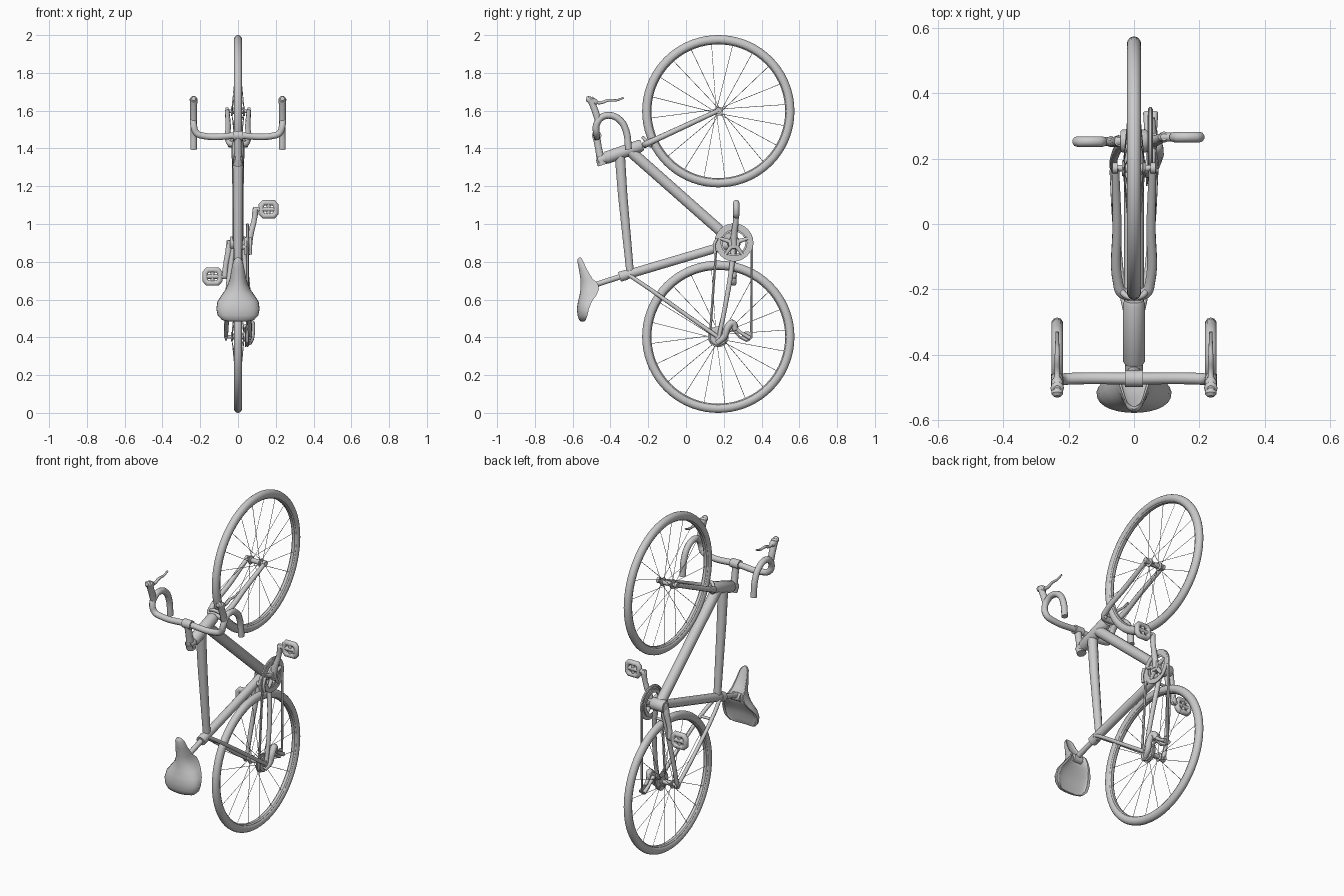
import bpy, bmesh, math
from math import sin, cos, pi

if "Cube" in bpy.data.objects:
    bpy.data.objects.remove(bpy.data.objects["Cube"])


def finish(ob):
    bpy.ops.object.select_all(action='DESELECT')
    bpy.context.view_layer.objects.active = ob
    ob.select_set(True)
    bpy.ops.object.shade_smooth_by_angle(angle=math.radians(40))
    return ob


def tube(name, pts, r, radii=None, smooth=False, closed=False, res=3):
    """Round tube through points, with optional radius factor per point."""
    cu = bpy.data.curves.new(name, 'CURVE')
    cu.dimensions = '3D'
    cu.bevel_depth, cu.bevel_resolution = r, res
    cu.use_fill_caps, cu.resolution_u = True, 8
    radii = radii or [1] * len(pts)
    sp = cu.splines.new('BEZIER' if smooth else 'POLY')
    points = sp.bezier_points if smooth else sp.points
    points.add(len(pts) - 1)
    for p, co, f in zip(points, pts, radii):
        p.co = co if smooth else (*co, 1)
        p.radius = f
        if smooth:
            p.handle_left_type = p.handle_right_type = 'AUTO'
    sp.use_cyclic_u = closed
    ob = bpy.data.objects.new(name, cu)
    bpy.context.collection.objects.link(ob)
    bpy.ops.object.select_all(action='DESELECT')
    bpy.context.view_layer.objects.active = ob
    ob.select_set(True)
    bpy.ops.object.convert(target='MESH')
    return finish(bpy.context.view_layer.objects.active)


def loft(name, rings, wrap=False, cap=False):
    """Skin closed rings of points."""
    bm = bmesh.new()
    vs = [[bm.verts.new(p) for p in ring] for ring in rings]
    n = len(vs[0])
    for i in range(len(vs) if wrap else len(vs) - 1):
        a, b = vs[i], vs[(i + 1) % len(vs)]
        for j in range(n):
            k = (j + 1) % n
            bm.faces.new((a[j], a[k], b[k], b[j]))
    if cap:
        bm.faces.new(vs[0])
        bm.faces.new(vs[-1])
    bmesh.ops.recalc_face_normals(bm, faces=bm.faces)
    me = bpy.data.meshes.new(name)
    bm.to_mesh(me)
    bm.free()
    ob = bpy.data.objects.new(name, me)
    bpy.context.collection.objects.link(ob)
    return finish(ob)


def lathe(name, prof, y, z, n=32, wrap=False):
    """Turn an (x, radius) profile about an axis parallel to x."""
    rings = [[(x, y + r * cos(2 * pi * i / n), z + r * sin(2 * pi * i / n))
              for i in range(n)] for x, r in prof]
    return loft(name, rings, wrap, not wrap)


def flip(pts, s):
    return [(s * x, y, z) for x, y, z in pts]


SIDES = (('right', 1), ('left', -1))
WY = 0.171                     # wheel centres
WHEELS = (('front', 1.597), ('rear', 0.403))
BB = (0, 0.254, 0.9)           # bottom bracket

# Wheels: tyre, rim, hub and spokes
for name, wz in WHEELS:
    lathe(name + '_tyre', [(0.022 * cos(2 * pi * k / 16), 0.379 + 0.024 * sin(2 * pi * k / 16))
                           for k in range(16)], WY, wz, 72, True)
    lathe(name + '_rim', [(-.016, .372), (-.015, .360), (-.008, .354), (.008, .354),
                          (.015, .360), (.016, .372)], WY, wz, 72, True)
    e = 0.062 if name == 'front' else 0.072
    lathe(name + '_hub', [(-e, .01), (-.036, .01), (-.036, .024), (-.03, .024), (-.026, .014),
                          (.026, .014), (.03, .024), (.036, .024), (.036, .01), (e, .01)], WY, wz, 20)
    for i in range(20):
        a = 2 * pi * i / 20 + 0.1
        b = a + (0.5 if i % 4 < 2 else -0.5)
        sx = 0.032 if i % 2 else -0.032
        tube(f'{name}_spoke_{i}', [(sx, WY + .022 * cos(b), wz + .022 * sin(b)),
                                   (0, WY + .357 * cos(a), wz + .357 * sin(a))], .0014, res=0)

# Frame tubes
tube('top_tube', [(0, -.35, 1.36), (0, -.335, 1.15), (0, -.295, .735)], .026, [1.1, 1, .8])
tube('down_tube', [(0, -.3, 1.39), BB], .031, [1, .95])
tube('seat_tube', [BB, (0, -.345, .722)], .025)
tube('seat_collar', [(0, -.315, .731), (0, -.352, .72)], .028)
tube('seat_post', [(0, -.33, .727), (0, -.50, .672)], .015)
tube('head_tube', [(0, -.428, 1.348), (0, -.42, 1.351), (0, -.245, 1.413), (0, -.232, 1.418)],
     .034, [.85, 1, 1, .85], res=5)
lathe('bottom_bracket', [(-.042, .03), (-.036, .035), (.036, .035), (.042, .03)], BB[1], BB[2])
for side, s in SIDES:
    tube('chain_stay_' + side, flip([(.022, .25, .885), (.036, .245, .80), (.06, .205, .55),
                                     (.064, .175, .405)], s), .014, [1.1, 1, .9, .8], True)
    tube('seat_stay_' + side, flip([(.012, -.31, .735), (.032, -.22, .675), (.055, .0, .52),
                                    (.064, .165, .405)], s), .011, smooth=True)
    lathe('rear_dropout_' + side, [(s * .058, .02), (s * .07, .02)], WY, .403, 16)
    # Fork blades
    tube('fork_blade_' + side, flip([(0, -.218, 1.42), (.036, -.21, 1.424), (.049, -.18, 1.438),
                                     (.052, .0, 1.521), (.057, WY, 1.6)], s),
         .016, [1.1, 1.1, 1, .9, .75], True)
    lathe('fork_tip_' + side, [(s * .05, .017), (s * .066, .017)], WY, 1.6, 16)
tube('seat_stay_bridge', [(-.036, -.19, .654), (.036, -.19, .654)], .008)
tube('chain_stay_bridge', [(-.036, .243, .81), (.036, .243, .81)], .008)
tube('front_brake', [(-.046, -.185, 1.41), (-.02, -.222, 1.452), (.02, -.222, 1.452),
                     (.046, -.185, 1.41)], .009, smooth=True)

# Stem and handlebar
tube('steerer_spacer', [(0, -.42, 1.351), (0, -.465, 1.336)], .027)
tube('stem', [(0, -.45, 1.335), (0, -.463, 1.40), (0, -.475, 1.47)], .021, [1.1, .9, 1])
tube('stem_end_cap', [(0, -.442, 1.312), (0, -.452, 1.345)], .027)
tube('stem_clamp', [(-.027, -.473, 1.468), (.027, -.473, 1.468)], .026)
for side, s in SIDES:
    tube('handlebar_' + side, flip([
        (0, -.473, 1.468), (.185, -.473, 1.467), (.22, -.475, 1.482), (.235, -.474, 1.525),
        (.235, -.45, 1.562), (.235, -.405, 1.575), (.235, -.35, 1.55), (.235, -.318, 1.495),
        (.235, -.304, 1.395)], s), .018, smooth=True)
    tube('brake_hood_' + side, flip([(.235, -.465, 1.545), (.235, -.478, 1.59), (.235, -.493, 1.63),
                                     (.235, -.503, 1.662), (.235, -.505, 1.672)], s),
         .022, [.8, .85, .85, .95, .5], True)
    tube('brake_hood_knob_' + side, flip([(.235, -.528, 1.664), (.235, -.52, 1.662),
                                          (.235, -.48, 1.645), (.235, -.47, 1.643)], s),
         .018, [.6, 1, 1, .6])
    tube('brake_lever_' + side, flip([(.235, -.49, 1.65), (.235, -.455, 1.642), (.235, -.41, 1.655),
                                      (.235, -.37, 1.655), (.235, -.33, 1.668)], s),
         .008, [1.3, 1.1, 1, .8, .6], True)

# Saddle, solid underneath: z, half width, top y, depth
rings = []
for z, w, top, d in ((.484, .05, -.556, .018), (.492, .085, -.566, .035), (.515, .107, -.574, .052),
                     (.55, .115, -.578, .064), (.59, .109, -.572, .074), (.625, .086, -.563, .09),
                     (.655, .065, -.559, .098), (.685, .052, -.558, .092), (.71, .044, -.559, .064),
                     (.76, .034, -.567, .042), (.80, .026, -.575, .032), (.815, .017, -.573, .022),
                     (.822, .007, -.567, .01)):
    arc = [pi * k / 14 for k in range(15)]
    outer = [(w * cos(a), top + d * (1 - sin(a) ** .8 if 0 < a < 3.14 else 1), z) for a in arc]
    inner = [(.85 * w * cos(a), top + d * (1 - .2 * sin(a)), z) for a in reversed(arc)]
    rings.append(outer + inner)
loft('saddle', rings, cap=True)
tube('saddle_clamp', [(-.028, -.485, .668), (.028, -.485, .668)], .024)

# Chainrings with five arms
for n, (x, r, h) in enumerate(((.055, .098, .03), (.045, .08, .02))):
    lathe(f'chainring_{n}', [(x - .003, r - h), (x - .003, r), (x + .003, r), (x + .003, r - h)],
          BB[1], BB[2], 48, True)
lathe('crank_spider', [(.04, .03), (.068, .03), (.07, .02)], BB[1], BB[2], 24)
for i in range(5):
    a = 2 * pi * i / 5 + pi / 2
    tube(f'spider_arm_{i}', [(.056, BB[1] + r * cos(a), BB[2] + r * sin(a)) for r in (.01, .075)],
         .012, [1.2, .7])
lathe('crank_axle', [(-.055, .016), (.055, .016)], BB[1], BB[2], 20)

# Crank arms and caged pedals
for side, s, hub, end, px, py in (('right', 1, .06, .092, .162, .266), ('left', -1, .045, .07, .135, .252)):
    pz = .9 + s * .178
    tube('crank_arm_' + side, [(s * hub, .254, .9 - s * .012), (s * (hub + .003), .254, .9 + s * .03),
                               (s * end * .93, py - .002, .9 + s * .12), (s * end, py, pz),
                               (s * end, py, pz + s * .012)], .018, [.9, 1, .8, .95, .6], True)
    tube('pedal_axle_' + side, [(s * (end - .01), py, pz), (s * (px + .04), py, pz)], .014, [1, .9])
    tube('pedal_cage_' + side, [(s * px + dx, py, pz + dz) for dx, dz in (
        (-.039, -.02), (-.026, -.035), (.026, -.035), (.039, -.02), (.039, .02), (.026, .035),
        (-.026, .035), (-.039, .02))], .016, closed=True)
    tube('pedal_web_' + side, [(s * px, py, pz - .038), (s * px, py, pz + .038)], .011)

# Cassette, chain and derailleurs
lathe('cassette', [(.036, .02), (.036, .055), (.041, .055), (.042, .048), (.047, .048), (.048, .04),
                   (.054, .04), (.054, .015)], WY, .403, 32)
chain = [(BB[1] + .097 * cos(pi * k / 12), BB[2] + .097 * sin(pi * k / 12)) for k in range(-1, 14)]
chain += [(.128, .42), (.132, .375), (.17, .356), (.205, .37), (.225, .43), (.25, .44),
          (.285, .40), (.32, .382), (.345, .40)]
tube('chain', [(.05, y, z) for y, z in chain], .0075, closed=True, res=1)
tube('rear_derailleur_body', [(.06, .165, .37), (.07, .2, .40), (.073, .222, .455), (.068, .246, .475),
                              (.062, .262, .44)], .017, [.8, 1, 1.1, 1.1, .9], True)
for n, x in enumerate((.04, .062)):
    tube(f'derailleur_cage_{n}', [(x, .25, .46), (x, .29, .425), (x, .34, .395)], .011, [1.2, .8, 1.1])
for n, (y, z) in enumerate(((.25, .455), (.322, .405))):
    lathe(f'jockey_wheel_{n}', [(.046, .027), (.054, .027)], y, z, 20)
tube('front_derailleur_arm', [(.0, .16, .872), (.045, .155, .88)], .014)
for n, x in enumerate((.04, .066)):
    tube(f'front_derailleur_cage_{n}', [(x, .165, .925), (x, .15, .89), (x, .155, .84)], .008, smooth=True)
